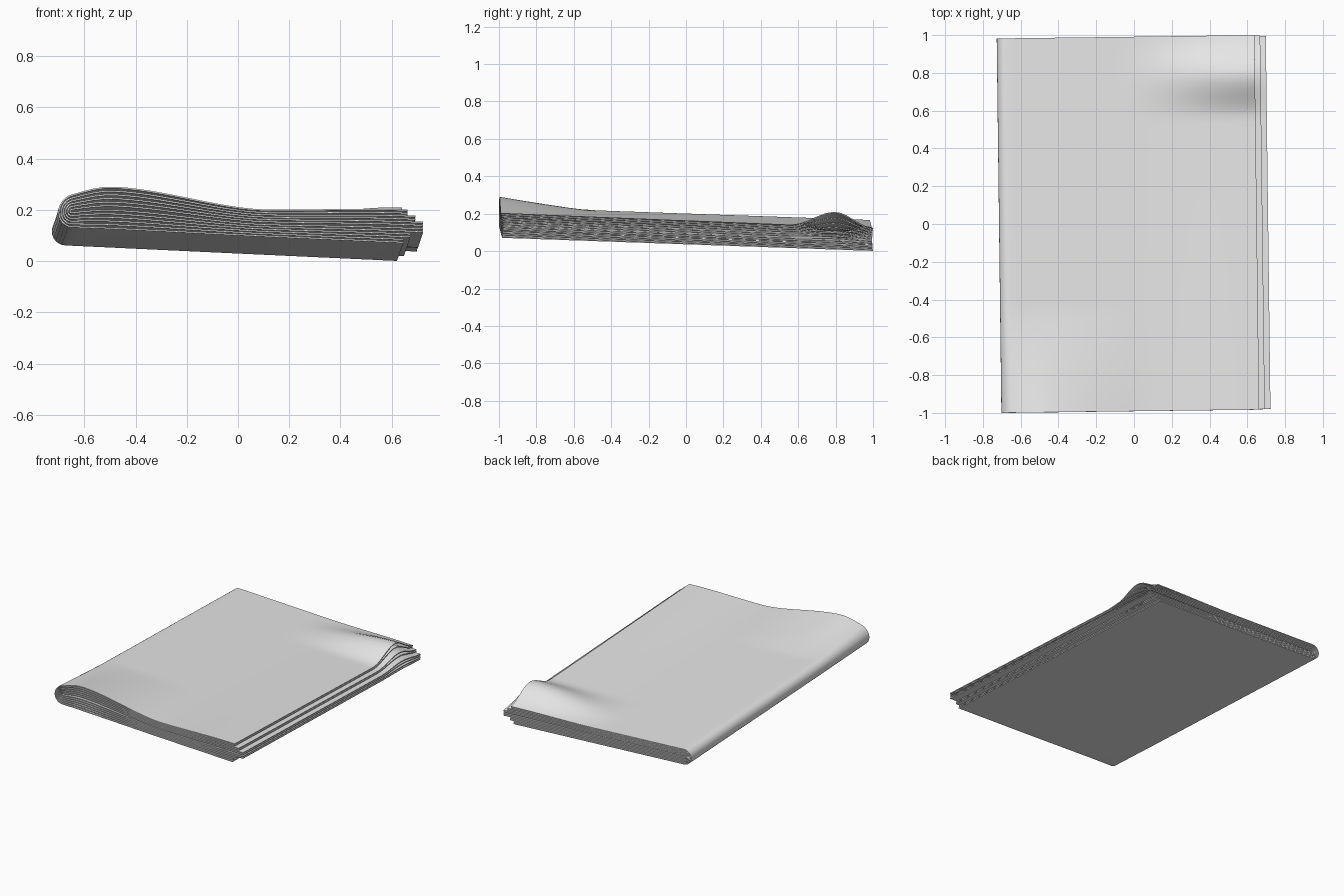
import bpy
import math

cube = bpy.data.objects.get("Cube")
if cube:
    bpy.data.objects.remove(cube, do_unlink=True)

paper = bpy.data.materials.new("pale_grey_paper")
paper.use_nodes = True
colour = (0.8, 0.8, 0.8, 1)
paper.diffuse_color = colour
paper.node_tree.nodes["Principled BSDF"].inputs["Base Color"].default_value = colour

MID = 0.0525          # middle height of the stack
PITCH = 0.0088        # spacing between sheets
THICK = 0.006
FOLD_X = -0.662       # centre of the fold
YAW = 0.0125
ROWS = 56             # steps along the fold


def smooth(a, b, v):
    t = max(0.0, min(1.0, (v - a) / (b - a)))
    return t * t * (3 - 2 * t)


def place(x, y, h):
    """Lay a point of the flat stack on the tilted, rumpled shape."""
    frac = max(0.0, min(1.0, h / (2 * MID)))
    # swelling near the front of the fold
    swell = 0.066 * smooth(-0.78, -0.5, x) * smooth(0.1, -0.5, x)
    swell *= max(0.0, (-0.45 - y) / 0.55) ** 1.2
    # loose edges fan out opposite the fold
    fan = 0.028 * smooth(0.0, 0.66, x) * (0.75 - 0.25 * y)
    # raised wave near the back corner
    wave = 0.09 * smooth(-0.1, 0.66, x) * smooth(0.55, 0.79, y) * smooth(1.0, 0.79, y)
    z = 0.065 - 0.047 * x - 0.035 * y + h
    z += (swell + fan) * frac + wave * frac ** 3
    return (x - YAW * y, y + YAW * x, z)


def folded_sheet(name, i, bottom_end, top_end):
    r = MID - THICK / 2 - PITCH * i
    half = 0.991 - 0.001 * i
    # U-shaped section: lower leaf, round fold, upper leaf
    n = 30
    section = [(bottom_end + (FOLD_X - bottom_end) * k / n, MID - r) for k in range(n)]
    for k in range(13):
        a = math.pi * k / 12
        section.append((FOLD_X - r * math.sin(a), MID - r * math.cos(a)))
    section += [(FOLD_X + (top_end - FOLD_X) * k / n, MID + r) for k in range(1, n + 1)]

    cols = len(section)
    verts = [place(x, -half + 2 * half * j / ROWS, h)
             for j in range(ROWS + 1) for x, h in section]
    faces = [(j * cols + k, j * cols + k + 1, (j + 1) * cols + k + 1, (j + 1) * cols + k)
             for j in range(ROWS) for k in range(cols - 1)]
    mesh = bpy.data.meshes.new(name)
    mesh.from_pydata(verts, [], faces)
    mesh.materials.append(paper)
    obj = bpy.data.objects.new(name, mesh)
    bpy.context.collection.objects.link(obj)

    # give the paper thickness, then shade
    bpy.ops.object.select_all(action='DESELECT')
    obj.select_set(True)
    bpy.context.view_layer.objects.active = obj
    mod = obj.modifiers.new("thickness", 'SOLIDIFY')
    mod.thickness = THICK
    mod.offset = 0
    bpy.ops.object.modifier_apply(modifier=mod.name)
    bpy.ops.object.shade_smooth_by_angle(angle=math.radians(40))


# nested sheets from the outside in, with staggered loose edges
ends = [(0.633, 0.65), (0.633, 0.65), (0.66, 0.68),
        (0.66, 0.68), (0.71, 0.71), (0.71, 0.71)]
for i, (low, high) in enumerate(ends):
    label = "outer_sheet" if i == 0 else f"inner_sheet_{i}"
    folded_sheet(label, i, low, high)
